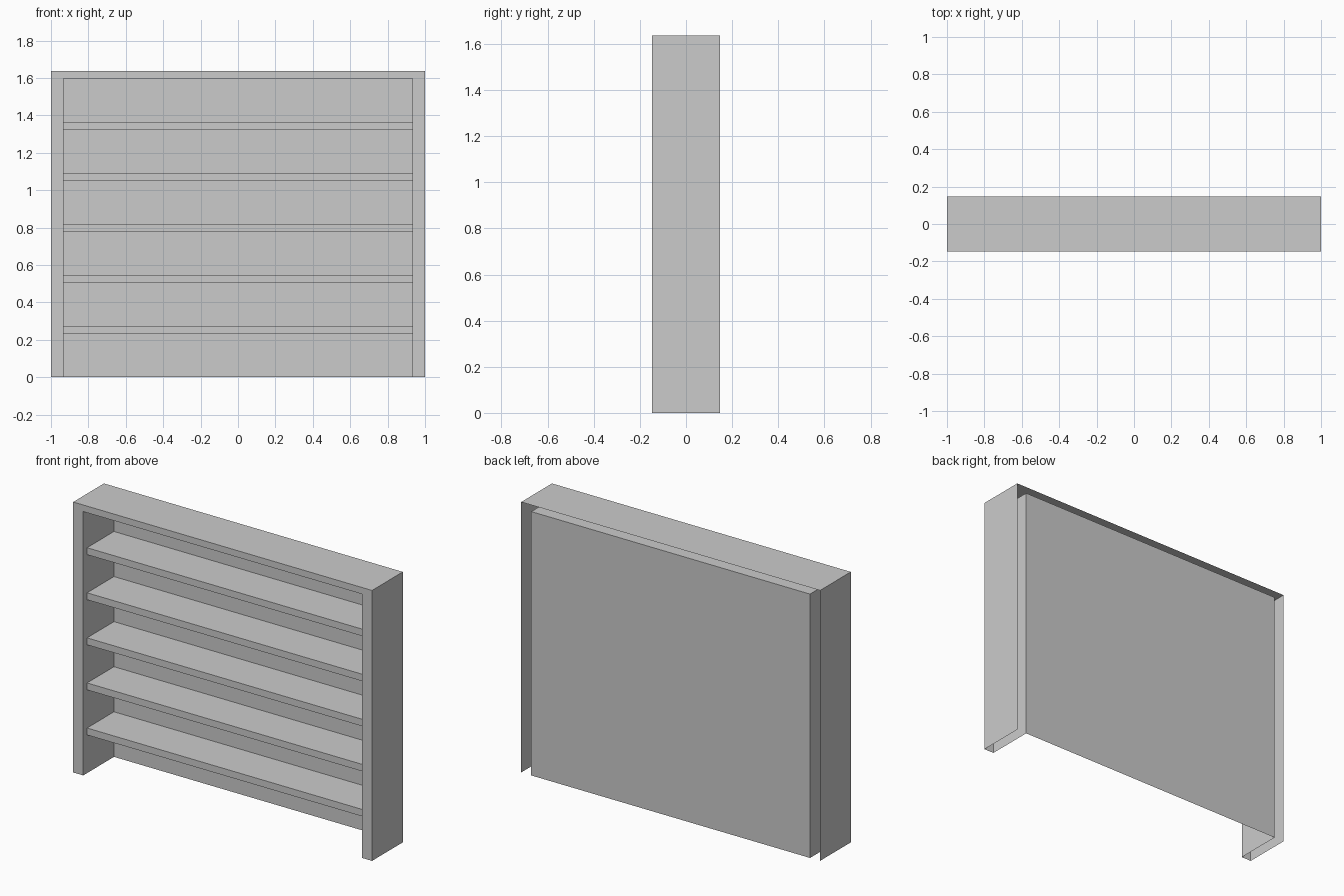
import bpy, bmesh

if "Cube" in bpy.data.objects:
    bpy.data.objects.remove(bpy.data.objects["Cube"])

H, D = 1.636, 0.147          # height, half depth
IX, IZ = 0.933, 1.596        # inner opening half width and height


def make_object(name, bm):
    mesh = bpy.data.meshes.new(name)
    bm.to_mesh(mesh)
    bm.free()
    obj = bpy.data.objects.new(name, mesh)
    bpy.context.collection.objects.link(obj)
    return obj


def arch(bm, x, z, y):
    """Upside-down U of four corners at depth y."""
    return [bm.verts.new((px, y, pz)) for px, pz in ((-x, 0), (-x, z), (x, z), (x, 0))]


# Hollow frame, open at the back and bottom: outer skin, front trim, inner lining
bm = bmesh.new()
rings = [arch(bm, 1, H, D), arch(bm, 1, H, -D), arch(bm, IX, IZ, -D), arch(bm, IX, IZ, D)]
for a, b in zip(rings, rings[1:]):
    for i in range(3):
        bm.faces.new((a[i], b[i], b[i + 1], a[i + 1]))
make_object("frame", bm)

# Thin back panel closing the inner lining
bm = bmesh.new()
bm.faces.new(reversed(arch(bm, IX, IZ, D)))
bm.normal_update()
if bm.faces[:][0].normal.y < 0:
    bmesh.ops.reverse_faces(bm, faces=bm.faces[:])
make_object("back_panel", bm)

# Five evenly spaced shelves, slightly recessed from the front
front, thick = -0.11, 0.042
for k in range(1, 6):
    bm = bmesh.new()
    bmesh.ops.create_cube(bm, size=1)
    bmesh.ops.scale(bm, vec=(2 * IX, D - front, thick), verts=bm.verts)
    bmesh.ops.translate(bm, vec=(0, (D + front) / 2, k * H / 6 - thick / 2), verts=bm.verts)
    make_object(f"shelf_{k}", bm)
